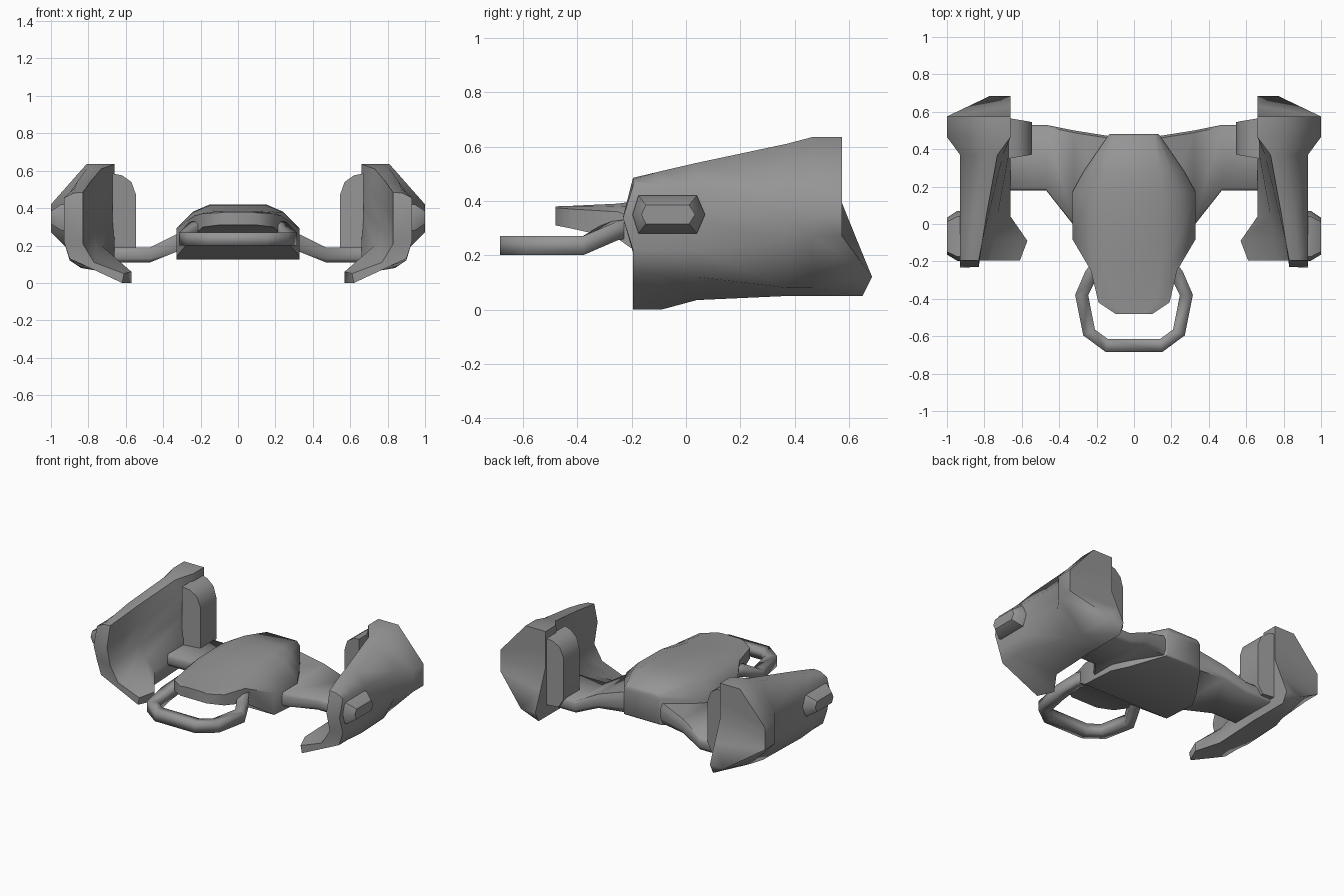
import bpy
import bmesh
import math

default = bpy.data.objects.get("Cube")
if default:
    bpy.data.objects.remove(default, do_unlink=True)

# Single painted metal colour
grey = bpy.data.materials.new("hull_grey")
grey.use_nodes = True
grey.diffuse_color = (0.3, 0.3, 0.3, 1)
grey.node_tree.nodes["Principled BSDF"].inputs["Base Color"].default_value = grey.diffuse_color


def finish(obj, mirrored, angle):
    """Give an object its material, shading and optional mirrored twin."""
    obj.data.materials.append(grey)
    bpy.ops.object.select_all(action="DESELECT")
    obj.select_set(True)
    bpy.context.view_layer.objects.active = obj
    bpy.ops.object.shade_smooth_by_angle(angle=math.radians(angle))
    if mirrored:
        obj.modifiers.new("mirror", "MIRROR").use_axis[0] = True


def cap(bm, loop):
    """Close a ring with a ladder of faces that starts at its first edge."""
    count = len(loop)
    for k in range((count - 1) // 2):
        rung = (-k % count, k + 1, k + 2, (-k - 1) % count)
        bm.faces.new([loop[i] for i in dict.fromkeys(rung)])


def loft(name, rings, mirrored=False, angle=40):
    """Skin a series of equally sized closed rings and cap both ends."""
    bm = bmesh.new()
    loops = [[bm.verts.new(point) for point in ring] for ring in rings]
    count = len(loops[0])
    for near, far in zip(loops, loops[1:]):
        for i in range(count):
            j = (i + 1) % count
            bm.faces.new((near[i], near[j], far[j], far[i]))
    cap(bm, loops[0])
    cap(bm, loops[-1])
    bmesh.ops.recalc_face_normals(bm, faces=bm.faces)
    mesh = bpy.data.meshes.new(name)
    bm.to_mesh(mesh)
    bm.free()
    obj = bpy.data.objects.new(name, mesh)
    bpy.context.collection.objects.link(obj)
    finish(obj, mirrored, angle)


def square_tube(name, path, half):
    """Sweep a softly shaded square bar along a mostly horizontal path."""
    rings = []
    for i, (x, y, z) in enumerate(path):
        before, after = path[max(i - 1, 0)], path[min(i + 1, len(path) - 1)]
        dx, dy = after[0] - before[0], after[1] - before[1]
        length = math.hypot(dx, dy)
        rings.append([(x - dy / length * side, y + dx / length * side, z + rise)
                      for side, rise in ((-half, -half), (half, -half),
                                         (half, half), (-half, half))])
    loft(name, rings, angle=100)


# Central body: y, half width, roof half width, roof, side top, floor
def body_ring(y, width, roof_width, roof, shoulder, floor):
    middle = (roof_width + width) / 2
    half = [(roof_width, roof), (middle, roof - (roof - shoulder) * 0.3),
            (width, shoulder), (width, floor)]
    outline = [(-x, z) for x, z in half[:1]] + half
    outline += [(-x, z) for x, z in reversed(half[1:])]
    return [(x, y, z) for x, z in outline]


loft("body", [body_ring(*station) for station in (
    (-0.48, 0.10, 0.06, 0.38, 0.375, 0.31),
    (-0.42, 0.19, 0.12, 0.382, 0.37, 0.298),
    (-0.25, 0.23, 0.14, 0.39, 0.36, 0.26),
    (-0.08, 0.33, 0.15, 0.415, 0.29, 0.14),
    (0.17, 0.33, 0.15, 0.42, 0.29, 0.125),
    (0.28, 0.27, 0.14, 0.42, 0.30, 0.13),
    (0.47, 0.14, 0.11, 0.38, 0.35, 0.17),
    (0.48, 0.13, 0.10, 0.36, 0.34, 0.18),
)], angle=50)

# Front handle loop
half_loop = [(0.16, -0.18, 0.31), (0.23, -0.27, 0.29), (0.28, -0.38, 0.235),
             (0.24, -0.58, 0.235), (0.145, -0.65, 0.235)]
square_tube("front_handle",
            half_loop + [(-x, y, z) for x, y, z in reversed(half_loop)], 0.035)


# Wings: x, front edge, back edge, underside, top
def wing_ring(x, front, back, low, high):
    inset, trim = 0.012, (high - low) * 0.25
    return [(x, front, high - trim), (x, front + inset, high), (x, back - inset, high),
            (x, back, high - trim), (x, back, low + trim), (x, back - inset, low),
            (x, front + inset, low), (x, front, low + trim)]


loft("wing", [wing_ring(*station) for station in (
    (0.10, -0.02, 0.465, 0.18, 0.33),
    (0.32, -0.01, 0.50, 0.17, 0.265),
    (0.47, 0.18, 0.53, 0.11, 0.19),
    (0.70, 0.18, 0.53, 0.11, 0.19),
)], mirrored=True, angle=60)

# Wing tip pads, upright against the pods and narrowing towards the body
pad_profile = [(0.67, 0.585), (0.62, 0.575), (0.57, 0.54), (0.545, 0.47),
               (0.545, 0.19), (0.58, 0.13), (0.67, 0.13)]


def pad_ring(side):
    return [(x, 0.458 + side * (0.087 + 0.17 * (x - 0.545)), z) for x, z in pad_profile]


loft("wing_tip_pad", [pad_ring(-1), pad_ring(1)], mirrored=True, angle=50)

# Side pods: hooked shell in front that fills out to a solid flared tail.
# Each section runs inner top, over the outside, under the lip and back up.
front = [(0.83, 0.485), (0.88, 0.48), (0.93, 0.455), (0.93, 0.22), (0.90, 0.13),
         (0.62, 0), (0.61, 0.05), (0.77, 0.11), (0.83, 0.21)]
lip = [(0.81, 0.51), (0.87, 0.51)] + front[2:5]
lip += [(0.57, 0), (0.57, 0.06), (0.75, 0.14), (0.81, 0.23)]
middle = [(0.79, 0.54), (0.86, 0.54), (0.93, 0.44), (0.93, 0.22), (0.90, 0.12),
          (0.66, 0.035), (0.66, 0.13), (0.73, 0.2), (0.77, 0.29)]
waist = [(0.73, 0.61), (0.81, 0.61), (0.93, 0.43), (0.93, 0.25), (0.84, 0.08),
         (0.66, 0.05), (0.66, 0.14), (0.66, 0.25), (0.67, 0.39)]
flare = [(0.66, 0.635), (0.81, 0.635), (1, 0.42), (1, 0.27), (0.81, 0.08),
         (0.66, 0.05), (0.66, 0.12), (0.66, 0.25), (0.66, 0.39)]
tail = flare[:4] + [(0.77, 0.12)] + flare[5:]


def halfway(a, b):
    return ((a[0] + b[0]) / 2, (a[1] + b[1]) / 2)


def section(outline, depth):
    """Add mid-height points to both walls and place the outline along y."""
    points = outline[:3] + [halfway(outline[2], outline[3])] + outline[3:]
    points.append(halfway(outline[-1], outline[0]))
    return [(x, depth(x, z), z) for x, z in points]


def nose_y(x, z):
    return -0.195 - 0.038 * max(0, 1 - abs(z - 0.34) / 0.11)


def tail_y(x, z):
    if x > 0.9 or z > 0.38:
        return 0.575
    return 0.65 if z < 0.1 else 0.685 - 0.41 * (z - 0.12)


loft("side_pod", [section(front, nose_y)]
     + [section(outline, lambda x, z: y) for outline, y in (
         (lip, -0.09), (middle, 0.04), (waist, 0.37), (flare, 0.465))]
     + [section(tail, tail_y)], mirrored=True, angle=62)

# Long hexagonal nubs on the outer pod walls, tapering outwards
nub = [(-0.175, 0.42), (0.04, 0.42), (0.07, 0.35),
       (0.04, 0.28), (-0.175, 0.28), (-0.197, 0.35)]


def nub_ring(x, length, height):
    return [(x, -0.07 + (y + 0.07) * length, 0.35 + (z - 0.35) * height) for y, z in nub]


loft("pod_nub", [nub_ring(0.90, 1, 1), nub_ring(0.945, 1, 1), nub_ring(1, 0.74, 0.5)],
     mirrored=True, angle=50)
